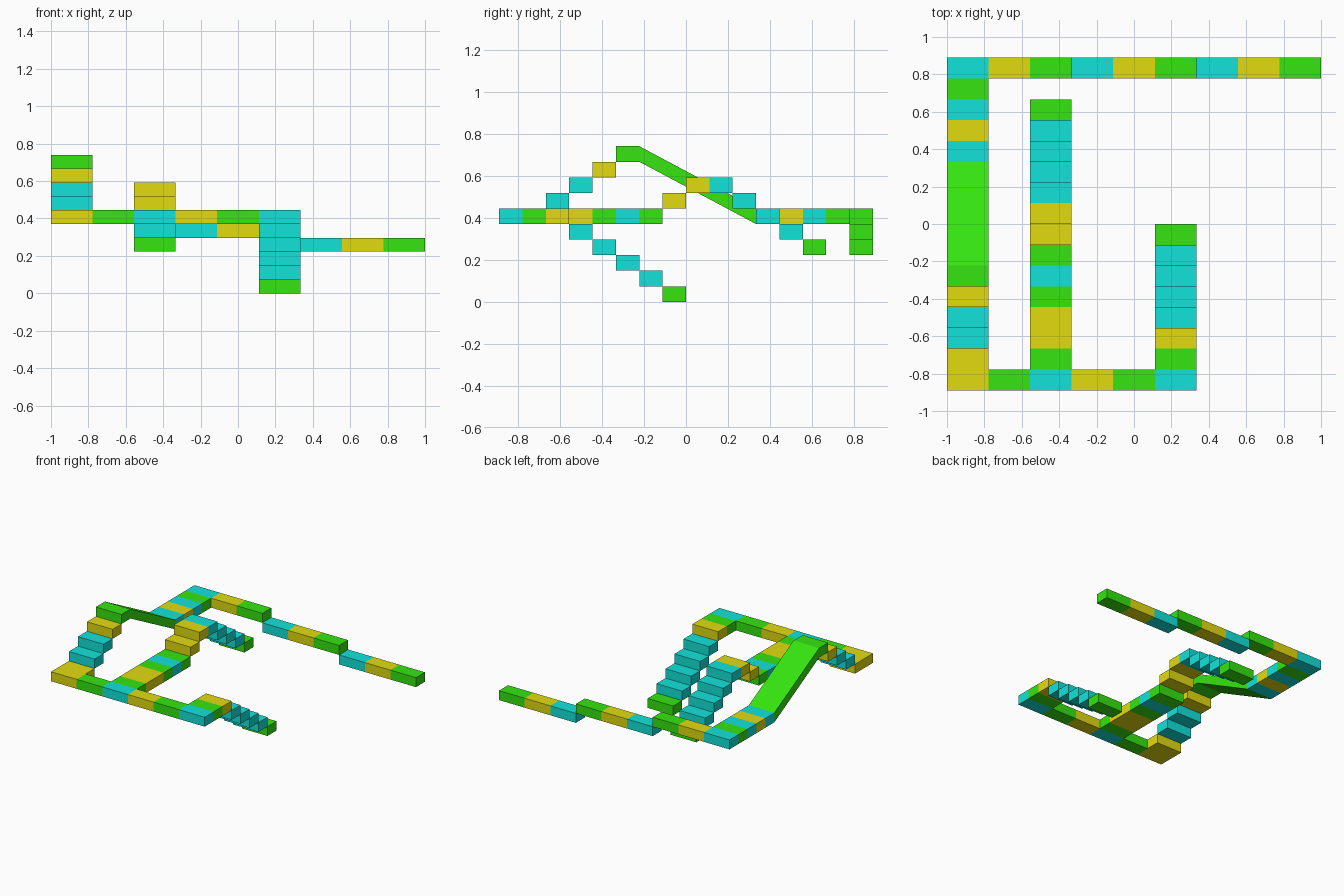
import bpy
import bmesh
from mathutils import Vector

cube = bpy.data.objects.get("Cube")
if cube:
    bpy.data.objects.remove(cube, do_unlink=True)

# Size of one track tile along x, y and z
TILE = Vector((2 / 9, 1 / 9, 2 / 27))
ORIGIN = Vector((-1, -8 / 9, 0))


def make_material(name, rgb):
    mat = bpy.data.materials.new(name)
    mat.use_nodes = True
    color = (*rgb, 1)
    mat.diffuse_color = color
    mat.node_tree.nodes["Principled BSDF"].inputs["Base Color"].default_value = color
    return mat


MATERIALS = [
    make_material("cyan", (0.006, 0.77, 0.70)),
    make_material("yellow", (0.76, 0.71, 0.005)),
    make_material("green", (0.035, 0.78, 0.005)),
]
KEYS = "CYG"


def strip(name, axis, lane, stops, colors):
    """Loft a one-tile-wide slab through (position, level) stops, one color per span."""
    bm = bmesh.new()
    rings = []
    for pos, level in stops:
        ring = []
        for across, up in ((0, 0), (1, 0), (1, 1), (0, 1)):
            cell = (pos, lane + across) if axis == "x" else (lane + across, pos)
            point = Vector((*cell, level + up)) * 1
            ring.append(bm.verts.new(ORIGIN + Vector(p * t for p, t in zip(point, TILE))))
        rings.append(ring)
    for a, b, key in zip(rings, rings[1:], colors):
        for i in range(4):
            j = (i + 1) % 4
            bm.faces.new((a[i], a[j], b[j], b[i])).material_index = KEYS.index(key)
    for ring, key in ((rings[0], colors[0]), (rings[-1], colors[-1])):
        bm.faces.new(ring).material_index = KEYS.index(key)
    bmesh.ops.recalc_face_normals(bm, faces=bm.faces)
    mesh = bpy.data.meshes.new(name)
    bm.to_mesh(mesh)
    bm.free()
    for mat in MATERIALS:
        mesh.materials.append(mat)
    obj = bpy.data.objects.new(name, mesh)
    bpy.context.collection.objects.link(obj)


def flat(name, axis, lane, start, level, colors):
    stops = [(start + i, level) for i in range(len(colors) + 1)]
    strip(name, axis, lane, stops, colors)


def stairs(name, lane, start, level, rise, colors):
    for i, key in enumerate(colors):
        flat(f"{name}_{i + 1}", "y", lane, start + i, level + i * rise, key)


# Front walkway
flat("front_walkway", "x", 0, 0, 5, "YGCYGC")

# Right lane: landing, climbing steps, summit with ramp and rear walkway
flat("right_landing", "y", 0, 1, 5, "Y")
stairs("right_step", 0, 2, 6, 1, "CCY")
ramp_stops = [(5, 9), (6, 9)] + [(y, 5) for y in range(11, 16)]
strip("right_ramp", "y", 0, ramp_stops, "GGCYCG")

# Middle lane: walkway, steps up, bridge top, steps down
flat("middle_walkway", "y", 2, 1, 5, "GYYGCG")
stairs("middle_up_step", 2, 7, 6, 1, "Y")
flat("middle_bridge", "y", 2, 8, 7, "YC")
stairs("middle_down_step", 2, 10, 6, -1, "CCCG")

# Left lane: short walkway and descending steps
flat("left_walkway", "y", 5, 1, 5, "GY")
stairs("left_step", 5, 3, 4, -1, "CCCCG")

# Rear walkway in three descending sections
for i in range(3):
    flat(f"rear_walkway_{i + 1}", "x", 15, 3 * i, 5 - i, "CYG")
